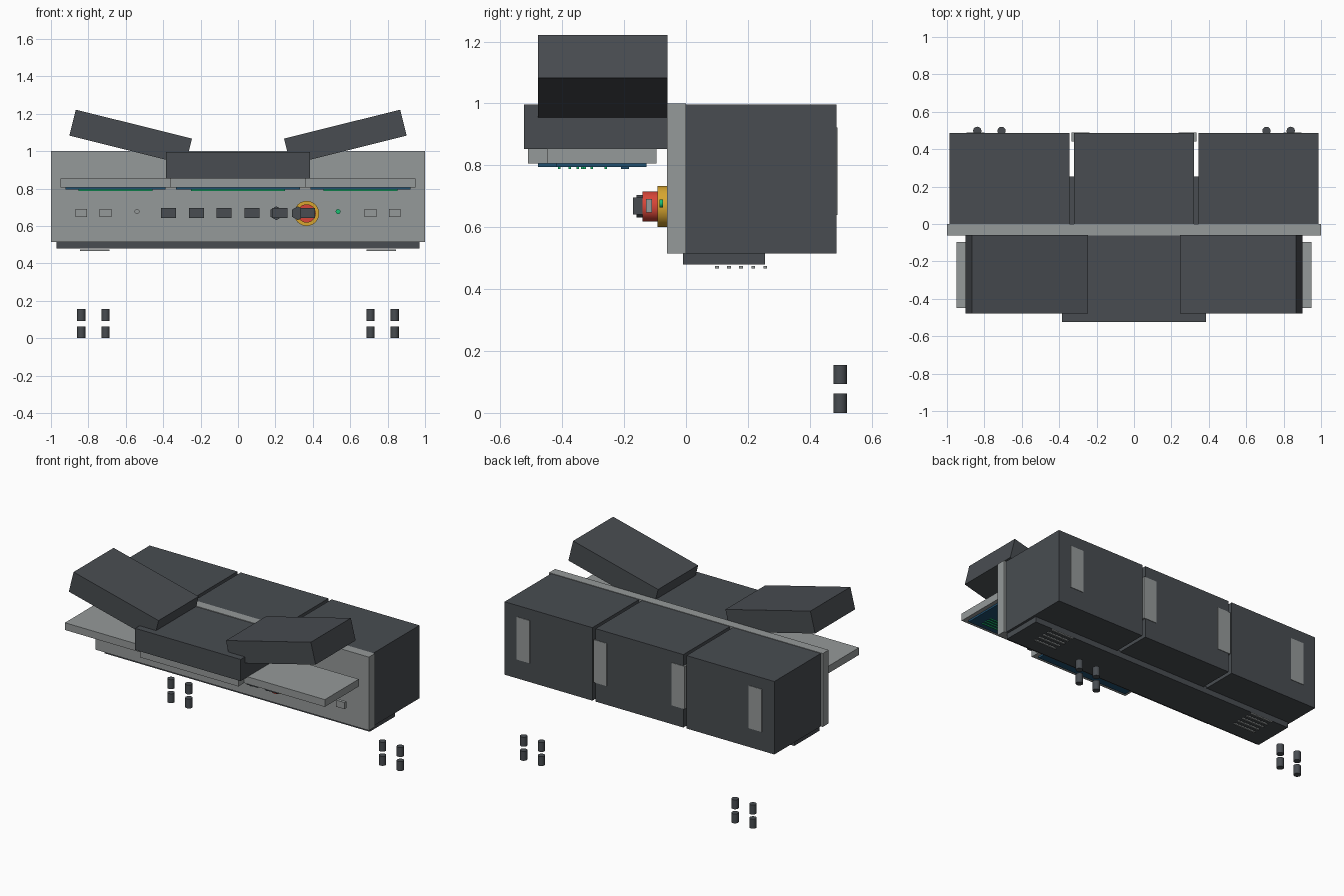
import bpy
from math import radians, pi

cube = bpy.data.objects.get("Cube")
if cube:
    bpy.data.objects.remove(cube, do_unlink=True)


def material(name, rgb):
    m = bpy.data.materials.new(name)
    m.use_nodes = True
    m.diffuse_color = (*rgb, 1)
    m.node_tree.nodes["Principled BSDF"].inputs["Base Color"].default_value = (*rgb, 1)
    return m


DARK = material("dark grey", (0.065, 0.073, 0.082))
LIGHT = material("light grey", (0.30, 0.32, 0.32))
BLUE = material("deep blue", (0.015, 0.08, 0.16))
GREEN = material("signal green", (0.01, 0.52, 0.17))
YELLOW = material("yellow", (0.68, 0.38, 0.03))
RED = material("red", (0.68, 0.06, 0.04))


def box(name, mat, x, y, z, tilt=0):
    """Box from (min, max) ranges, optionally tilted about y."""
    ranges = (x, y, z)
    bpy.ops.mesh.primitive_cube_add(size=1, location=[(a + b) / 2 for a, b in ranges],
                                    rotation=(0, tilt, 0))
    ob = bpy.context.object
    ob.name = name
    ob.scale = [b - a for a, b in ranges]
    ob.data.materials.append(mat)
    return ob


def cylinder(name, mat, loc, radius, depth, sides=24, forward=False):
    bpy.ops.mesh.primitive_cylinder_add(vertices=sides, radius=radius, depth=depth, location=loc,
                                        rotation=(pi / 2 if forward else 0, 0, 0))
    ob = bpy.context.object
    ob.name = name
    ob.data.materials.append(mat)
    if sides > 8:
        bpy.ops.object.shade_smooth_by_angle(angle=radians(40))


def span(centre, width):
    return (centre - width / 2, centre + width / 2)


# Front panel, rear cabinets and base rail
box("front_panel", LIGHT, (-1, 1), (-0.062, 0), (0.515, 1))
for i, x in enumerate((-0.665, 0, 0.665)):
    box(f"cabinet_{i}", DARK, span(x, 0.642), (0, 0.486), (0.515, 0.997))
box("base_rail", DARK, (-0.97, 0.97), (-0.01, 0.255), (0.479, 0.525))

# Hood with two raised wings
box("hood_centre", DARK, (-0.385, 0.385), (-0.523, -0.06), (0.853, 0.996))
for side, s in (("right", -1), ("left", 1)):
    box(f"hood_wing_{side}", DARK, span(s * 0.574, 0.64), (-0.478, -0.06),
        span(1.075, 0.143), tilt=-s * radians(14))

# Shelves with display plates and glowing strips underneath
sections = (("right", -0.655, 0.59, 0.535, 0.395, -0.45),
            ("centre", 0, 0.72, 0.665, 0.5, -0.51),
            ("left", 0.655, 0.59, 0.535, 0.395, -0.45))
for name, x, w, plate_w, strip_w, front in sections:
    box(f"shelf_{name}", LIGHT, span(x, w), (front, -0.095), (0.806, 0.854))
    box(f"display_{name}", BLUE, span(x, plate_w), (front + 0.032, -0.127), (0.794, 0.806))
    rows = (-0.41, -0.335, -0.26) if name == "centre" else (-0.375, -0.35, -0.328, -0.305)
    for i, y in enumerate(rows):
        box(f"light_strip_{name}_{i}", GREEN, span(x, strip_w), span(y, 0.008), (0.788, 0.795))
    box(f"status_strip_{name}", BLUE, span(x, strip_w * 0.5), span(-0.197, 0.025), (0.788, 0.795))

# Front controls
for i in range(6):
    x = -0.372 + i * 0.149
    box(f"button_{i}", DARK, span(x, 0.08), (-0.172, -0.14), (0.642, 0.696))
for i, x in enumerate((0.205, 0.32)):
    cylinder(f"hex_knob_{i}", DARK, (x, -0.15, 0.668), 0.037, 0.02, sides=6, forward=True)
cylinder("stop_ring", YELLOW, (0.367, -0.077, 0.667), 0.067, 0.03, forward=True)
cylinder("stop_button", RED, (0.367, -0.115, 0.667), 0.049, 0.05, forward=True)
cylinder("lamp_off", LIGHT, (-0.54, -0.08, 0.677), 0.013, 0.012, sides=16, forward=True)
cylinder("lamp_on", GREEN, (0.535, -0.08, 0.677), 0.013, 0.012, sides=16, forward=True)

# Mirrored details: front tabs, back plates, floor vents, loose posts
for side, s in (("right", -1), ("left", 1)):
    for i, x in enumerate((0.708, 0.838)):
        box(f"front_tab_{side}_{i}", LIGHT, span(s * x, 0.063), (-0.13, -0.11), (0.647, 0.691))
        for j, z in enumerate((0.031, 0.124)):
            cylinder(f"post_{side}_{i}_{j}", DARK, (s * x, 0.498, z), 0.022, 0.062)
    for i, x in enumerate((0.285, 0.848)):
        box(f"back_plate_{side}_{i}", LIGHT, span(s * x, 0.096), (0.44, 0.489), (0.64, 0.922))
    for i in range(5):
        box(f"vent_slat_{side}_{i}", LIGHT, span(s * 0.766, 0.16), span(0.1 + i * 0.039, 0.012),
            (0.466, 0.474))
